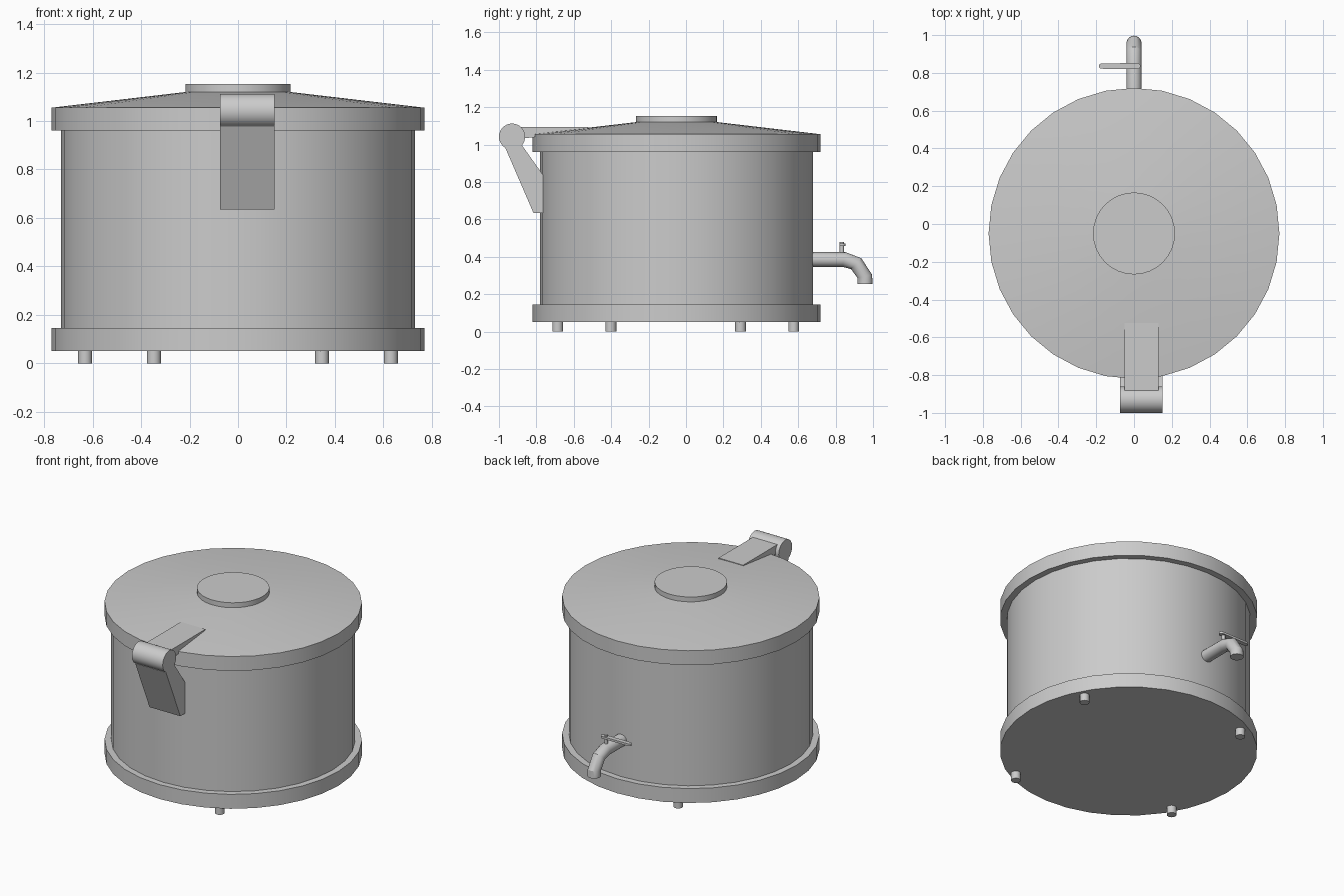
import bpy, bmesh
from math import sin, cos, pi, radians
from mathutils import Vector, Matrix

if "Cube" in bpy.data.objects:
    bpy.data.objects.remove(bpy.data.objects["Cube"])

CY = -0.05  # vessel axis in y


def finish(name, bm, smooth=True):
    bmesh.ops.recalc_face_normals(bm, faces=bm.faces)
    me = bpy.data.meshes.new(name)
    bm.to_mesh(me)
    bm.free()
    ob = bpy.data.objects.new(name, me)
    bpy.context.collection.objects.link(ob)
    if smooth:
        bpy.ops.object.select_all(action='DESELECT')
        ob.select_set(True)
        bpy.context.view_layer.objects.active = ob
        bpy.ops.object.shade_smooth_by_angle(angle=radians(25))
    return ob


def lathe(name, profile, cx=0, cy=CY, sides=32):
    """Revolve (radius, z) points about a vertical axis."""
    bm = bmesh.new()
    vs = [bm.verts.new((r, 0, z)) for r, z in profile]
    es = [bm.edges.new(p) for p in zip(vs, vs[1:])]
    bmesh.ops.spin(bm, geom=vs + es, cent=(0, 0, 0), axis=(0, 0, 1),
                   angle=2 * pi, steps=sides, use_merge=True)
    bmesh.ops.remove_doubles(bm, verts=bm.verts, dist=1e-4)
    bmesh.ops.translate(bm, verts=bm.verts, vec=(cx, cy, 0))
    return finish(name, bm)


def extrude_x(name, profile, x0, x1):
    """Extrude a closed (y, z) outline along x."""
    bm = bmesh.new()
    f = bm.faces.new([bm.verts.new((x0, y, z)) for y, z in profile])
    ext = bmesh.ops.extrude_face_region(bm, geom=[f])
    moved = [v for v in ext['geom'] if isinstance(v, bmesh.types.BMVert)]
    bmesh.ops.translate(bm, verts=moved, vec=(x1 - x0, 0, 0))
    return finish(name, bm)


# Drum with its base rim
lathe("drum", [(0, .05), (.77, .05), (.77, .145), (.73, .145), (.73, .97)])

# Conical lid with overhanging rim, and the flat knob
lathe("lid", [(.725, .96), (.77, .96), (.77, 1.055), (.215, 1.12), (0, 1.12)])
lathe("lid_knob", [(.217, 1.11), (.217, 1.152), (0, 1.152)])

# Four feet
for i in range(4):
    a = radians(28.8) + i * pi / 2
    lathe(f"foot_{i + 1}", [(0, 0), (.029, 0), (.029, .055)],
          .72 * cos(a), CY - .005 + .72 * sin(a), 16)

# Front hinge: barrel, lower bracket and lid tab
barrel = [(-.93 + .07 * cos(2 * pi * i / 32), 1.042 + .07 * sin(2 * pi * i / 32))
          for i in range(32)]
extrude_x("hinge_barrel", barrel, -.075, .15)
extrude_x("hinge_bracket", [(-.765, .635), (-.816, .635), (-.965, .98),
                            (-.93, 1.03), (-.88, 1.0), (-.765, .838)], -.075, .15)
extrude_x("hinge_tab", [(-.9, 1.093), (-.525, 1.093), (-.525, 1.08),
                        (-.75, 1.045), (-.87, 1.033), (-.9, 1.033)], -.05, .13)

# Tap spout: a ring swept along a bent path
bm = bmesh.new()
path = [(.64, .385, 0), (.845, .385, 13), (.91, .363, 43),
        (.956, .295, 78), (.957, .255, 90)]
rings = []
for y, z, deg in path:
    t = radians(deg)
    up = Vector((0, sin(t), cos(t)))
    rings.append([bm.verts.new(Vector((0, y, z)) + .04 * (
        Vector((cos(a), 0, 0)) + up * sin(a)))
        for a in (2 * pi * k / 20 for k in range(20))])
for r0, r1 in zip(rings, rings[1:]):
    for k in range(20):
        n = (k + 1) % 20
        bm.faces.new((r0[k], r0[n], r1[n], r1[k]))
bm.faces.new(rings[-1])
bm.faces.new(rings[0])
finish("tap_spout", bm)

# Tap stem and lever with rounded ends
lathe("tap_stem", [(.011, .41), (.011, .478), (0, .478)], 0, .833, 12)
bm = bmesh.new()
outline = [(.018 + .016 * cos(a), .836 + .016 * sin(a))
           for a in (-pi / 2 + pi * k / 8 for k in range(9))]
outline += [(-.172 + .014 * cos(a), .836 + .014 * sin(a))
            for a in (pi / 2 + pi * k / 8 for k in range(9))]
f = bm.faces.new([bm.verts.new((x, y, .457)) for x, y in outline])
ext = bmesh.ops.extrude_face_region(bm, geom=[f])
bmesh.ops.translate(bm, vec=(0, 0, .014),
                    verts=[v for v in ext['geom'] if isinstance(v, bmesh.types.BMVert)])
finish("tap_lever", bm)
